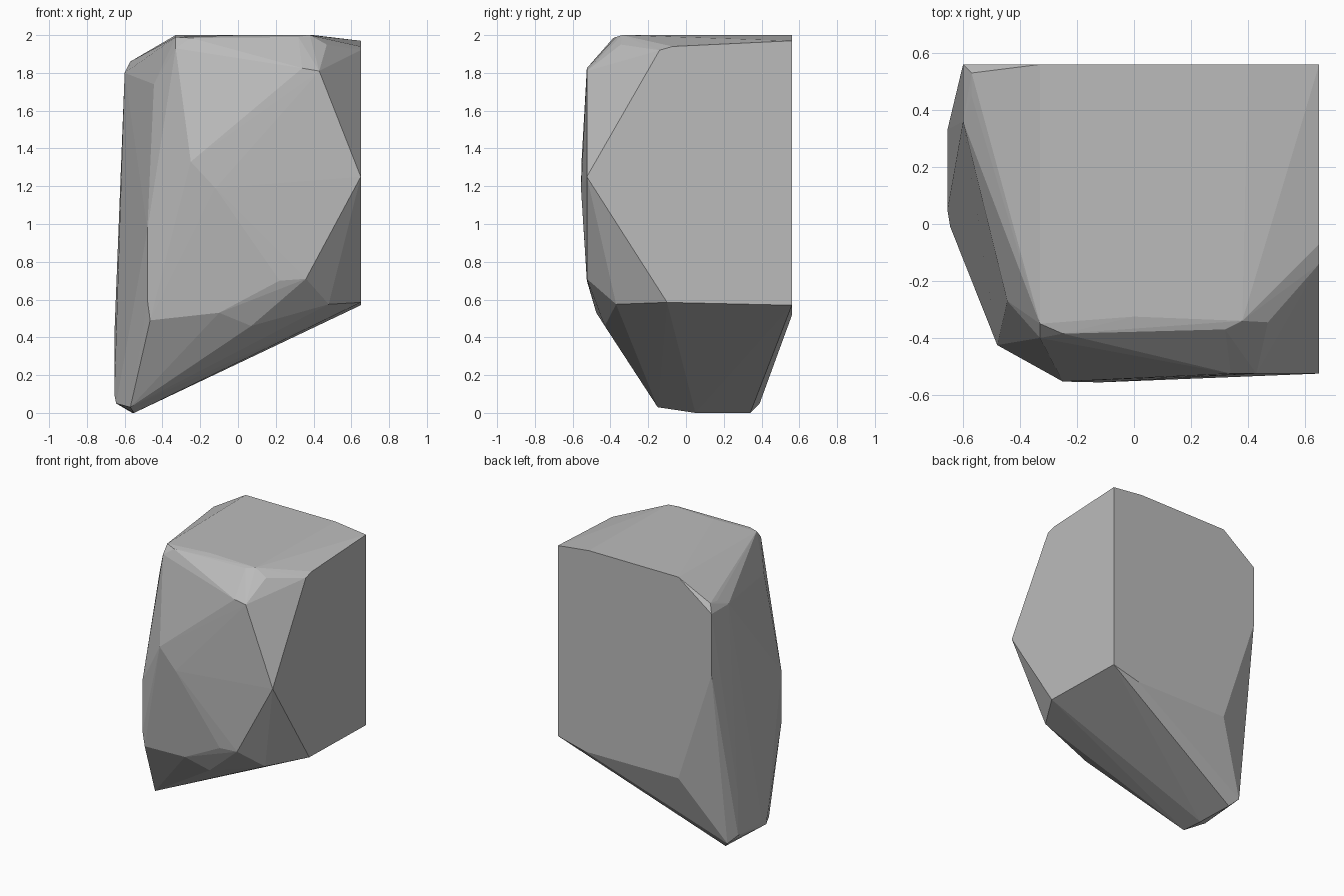
import bpy
import bmesh

default_cube = bpy.data.objects.get("Cube")
if default_cube:
    bpy.data.objects.remove(default_cube, do_unlink=True)

LEFT, BACK, TOP = 0.65, 0.56, 2.0   # the three clean-cut sides of the boulder
FRONT = -0.525                      # general depth of the rough front


def stone_material(name, value):
    material = bpy.data.materials.new(name)
    material.use_nodes = True
    colour = (value, value, value, 1.0)
    material.diffuse_color = colour
    shader = material.node_tree.nodes["Principled BSDF"]
    shader.inputs["Base Color"].default_value = colour
    return material


def faceted_stone(name, corners, material):
    """Wrap a tight flat-faced skin around the corner points."""
    mesh = bpy.data.meshes.new(name)
    stone = bmesh.new()
    for corner in corners:
        stone.verts.new(corner)
    hull = bmesh.ops.convex_hull(stone, input=stone.verts[:])
    buried = {v for v in hull["geom_interior"] + hull["geom_unused"]
              if isinstance(v, bmesh.types.BMVert)}
    bmesh.ops.delete(stone, geom=list(buried), context="VERTS")
    bmesh.ops.recalc_face_normals(stone, faces=stone.faces[:])
    for face in stone.faces:
        face.smooth = False
    stone.to_mesh(mesh)
    stone.free()
    mesh.materials.append(material)
    boulder = bpy.data.objects.new(name, mesh)
    bpy.context.collection.objects.link(boulder)
    return boulder


# Flat left side, given as depth and height
left_side = [(LEFT, y, z) for y, z in (
    (BACK, 1.97), (-0.07, 1.94), (-0.14, 1.92),
    (FRONT, 1.25), (-0.1, 0.585), (BACK, 0.57))]

# Flat back, given as width and height
back_side = [(x, BACK, z) for x, z in (
    (0.4, TOP), (-0.33, TOP), (-0.6, 1.8),
    (-0.6, 1.35), (-0.33, 0.52), (0.43, 0.515))]

# Front rim of the top
top_rim = [
    (-0.33, -0.35, 1.99), (-0.33, -0.4, 1.93), (-0.25, -0.385, 1.985),
    (0, -0.325, TOP), (0.32, -0.37, 1.99), (0.38, -0.34, TOP),
    (0.47, -0.345, 1.95)]

# Bulging front face
front_face = [
    (0.43, FRONT, 1.81), (0.34, FRONT, 1.825),
    (-0.25, -0.553, 1.33), (-0.12, -0.556, 1.19),
    (0.36, FRONT, 0.71), (0.22, FRONT, 0.7)]

# Undercut below the front face
undercut = [
    (-0.1, -0.475, 0.53), (0.07, -0.43, 0.46), (0.48, -0.37, 0.575),
    (-0.465, -0.42, 0.49)]

# Right flank
right_flank = [
    (-0.48, -0.425, 0.97), (-0.48, -0.425, 0.6), (-0.445, -0.27, 1.74),
    (-0.6, 0.36, 1.8), (-0.57, 0.53, 1.86), (-0.57, 0.45, 1.85),
    (-0.655, 0.33, 0.4), (-0.655, 0.33, 0.1), (-0.655, 0.05, 0.1)]

# Narrow foot
foot = [
    (-0.645, -0.01, 0.05), (-0.57, -0.15, 0.03), (-0.55, 0.05, 0),
    (-0.56, 0.34, 0), (-0.61, 0.39, 0.05)]

grey_stone = stone_material("grey stone", 0.5)
faceted_stone(
    "boulder",
    left_side + back_side + top_rim + front_face + undercut + right_flank + foot,
    grey_stone)
